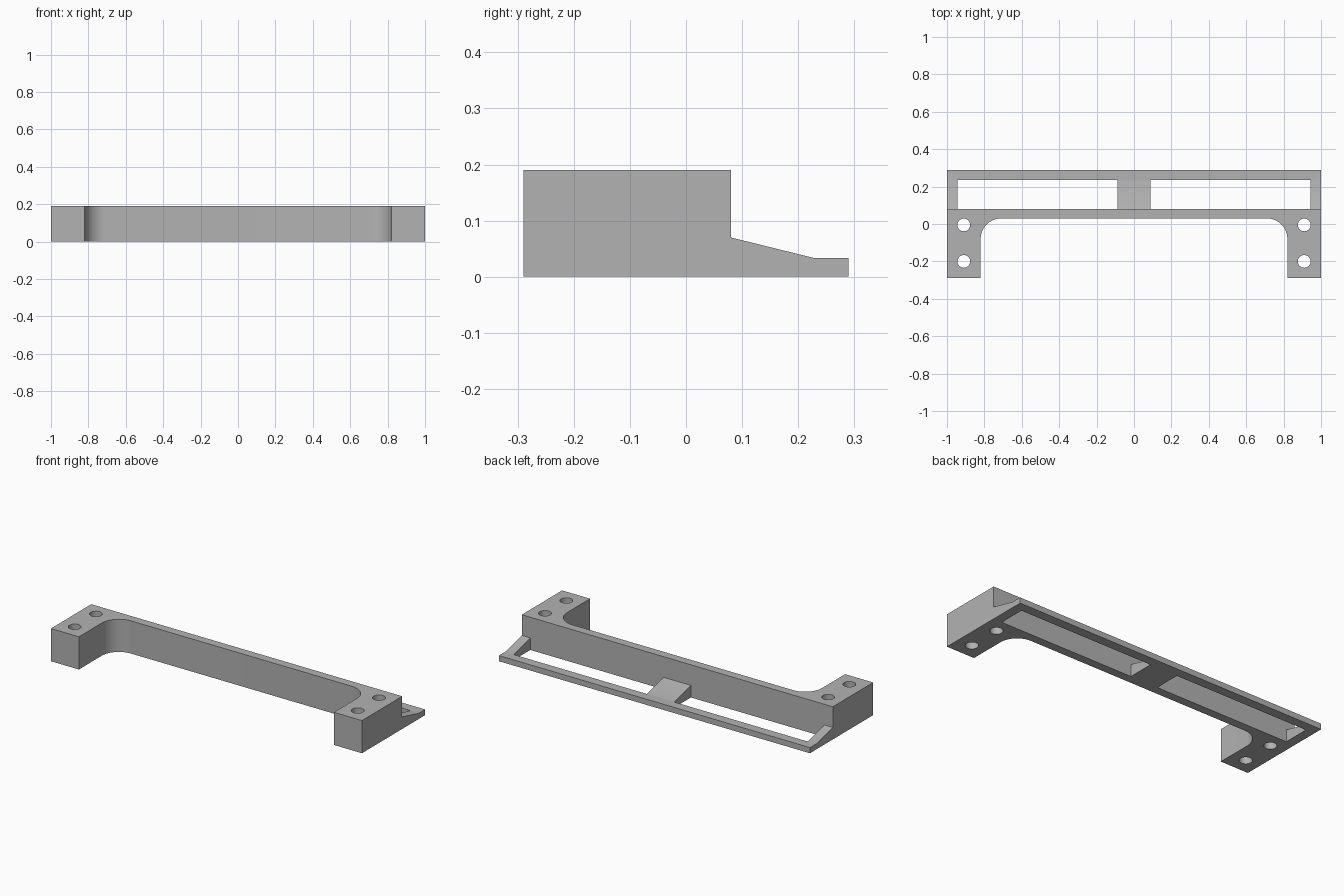
import bpy, bmesh, math
from mathutils import Vector

default = bpy.data.objects.get("Cube")
if default:
    bpy.data.objects.remove(default, do_unlink=True)

grey = bpy.data.materials.new("plain grey")
grey.use_nodes = True
colour = (0.45, 0.45, 0.45, 1)
grey.diffuse_color = colour
grey.node_tree.nodes["Principled BSDF"].inputs["Base Color"].default_value = colour

HEIGHT = 0.19
BACK, STEP, FRONT = 0.29, 0.08, -0.29


def prism(name, outline, offset):
    """Extrude a closed planar outline along an offset vector."""
    bm = bmesh.new()
    face = bm.faces.new([bm.verts.new(p) for p in outline])
    new = bmesh.ops.extrude_face_region(bm, geom=[face])["geom"]
    verts = [v for v in new if isinstance(v, bmesh.types.BMVert)]
    bmesh.ops.translate(bm, verts=verts, vec=Vector(offset))
    bmesh.ops.recalc_face_normals(bm, faces=bm.faces)
    mesh = bpy.data.meshes.new(name)
    bm.to_mesh(mesh)
    bm.free()
    mesh.materials.append(grey)
    obj = bpy.data.objects.new(name, mesh)
    bpy.context.collection.objects.link(obj)
    return obj


def arc(cx, cy, r, start, end, steps, z=0):
    angles = [math.radians(start + (end - start) * i / steps) for i in range(steps + 1)]
    return [(cx + r * math.cos(a), cy + r * math.sin(a), z) for a in angles]


def combine(target, other, operation):
    """Apply a boolean and discard the second object."""
    other.hide_render = True
    mod = target.modifiers.new("boolean", "BOOLEAN")
    mod.operation, mod.solver, mod.object = operation, "EXACT", other
    bpy.context.view_layer.objects.active = target
    bpy.ops.object.modifier_apply(modifier=mod.name)
    bpy.data.objects.remove(other, do_unlink=True)


# Bracket body: cross beam with two legs and filleted inner corners
LEG, BEAM, R = 0.82, 0.03, 0.11
right_half = [(LEG, FRONT, 0)] + arc(LEG - R, BEAM - R, R, 0, 90, 16)
left_half = [(-x, y, z) for x, y, z in reversed(right_half)]
corners = [(-1, FRONT, 0), (-1, STEP, 0), (1, STEP, 0), (1, FRONT, 0)]
bracket = prism("mounting_bracket", right_half + left_half + corners, (0, 0, HEIGHT))

# Sloping ledge behind the beam, with two windows
profile = [(STEP, 0), (BACK, 0), (BACK, 0.033), (0.23, 0.033), (STEP, 0.07)]
ledge = prism("rear_ledge", [(-1, y, z) for y, z in profile], (2, 0, 0))
for side in (-1, 1):
    rect = [(0.088, 0.05), (0.945, 0.05), (0.945, 0.235), (0.088, 0.235)]
    window = prism("window_cutter", [(side * x, y, -0.1) for x, y in rect], (0, 0, 0.4))
    combine(ledge, window, "DIFFERENCE")
combine(bracket, ledge, "UNION")

# Screw holes through the legs
for x in (-0.91, 0.91):
    for y in (-0.005, -0.2):
        hole = prism("hole_cutter", arc(x, y, 0.034, 0, 360, 32, -0.1)[:-1], (0, 0, 0.4))
        combine(bracket, hole, "DIFFERENCE")

# Smooth fillets and holes, sharp edges elsewhere
bpy.ops.object.select_all(action="DESELECT")
bracket.select_set(True)
bpy.context.view_layer.objects.active = bracket
bpy.ops.object.shade_smooth_by_angle(angle=math.radians(30))
